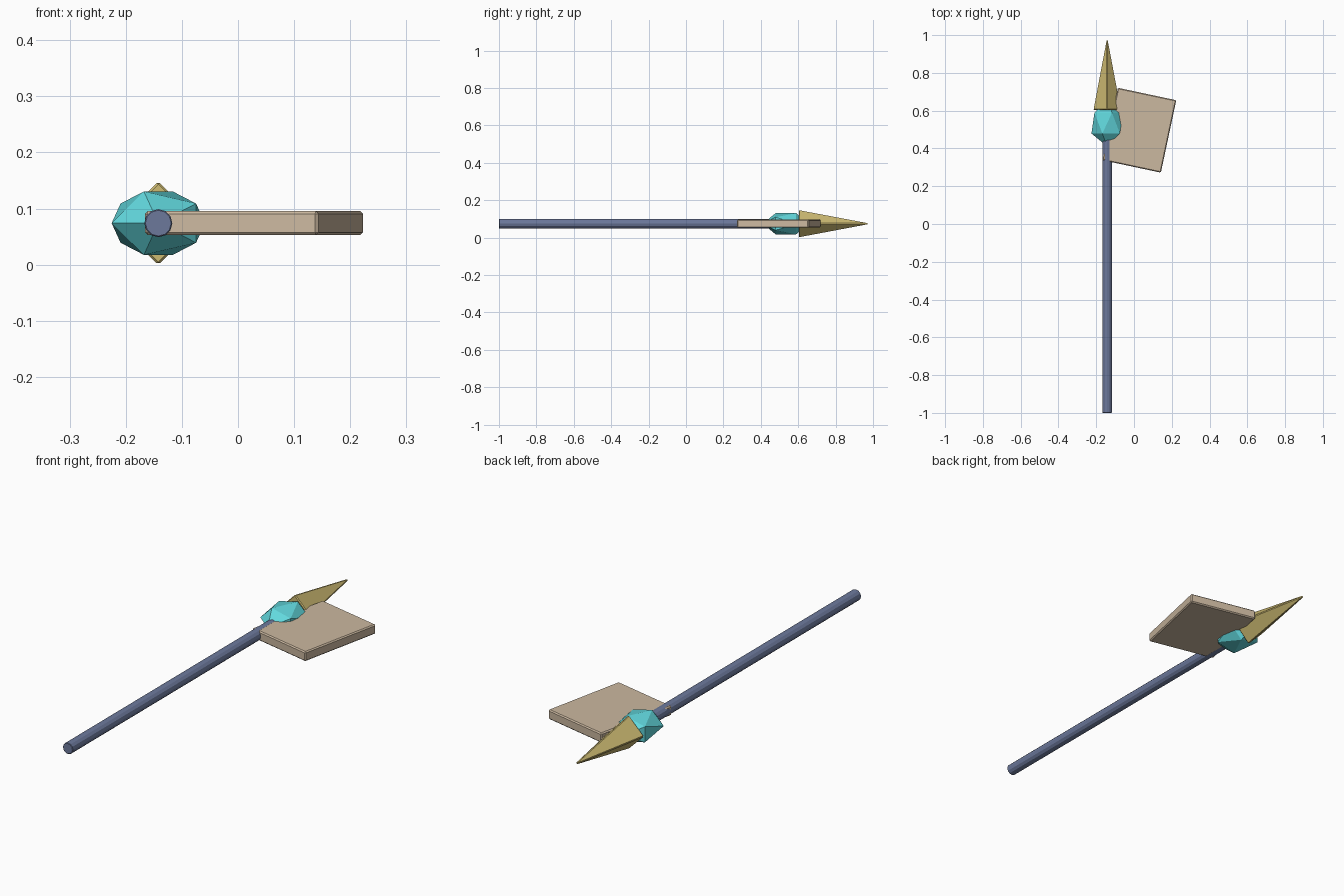
import bpy, math
from mathutils import Matrix, Vector

cube = bpy.data.objects.get("Cube")
if cube:
    bpy.data.objects.remove(cube, do_unlink=True)

AXIS_X, AXIS_Z = -0.142, 0.074
TO_Y = (-math.pi / 2, 0, 0)  # turns local +z towards +y


def material(name, rgb):
    m = bpy.data.materials.new(name)
    m.use_nodes = True
    m.diffuse_color = (*rgb, 1)
    m.node_tree.nodes["Principled BSDF"].inputs["Base Color"].default_value = (*rgb, 1)
    return m


def finish(name, mat, bevel=0.0, scale=None):
    ob = bpy.context.object
    ob.name = name
    if scale:
        ob.scale = scale
    ob.data.materials.append(mat)
    if bevel:
        b = ob.modifiers.new("edge_bevel", "BEVEL")
        b.width = bevel
        b.segments = 1
    return ob


steel = material("slate_blue", (0.15, 0.19, 0.33))
cyan = material("cyan_crystal", (0.12, 0.68, 0.72))
gold = material("dull_gold", (0.62, 0.50, 0.17))
cloth = material("beige_cloth", (0.60, 0.48, 0.35))

# Shaft
start, end = -1.0, 0.62
bpy.ops.mesh.primitive_cylinder_add(
    vertices=12, radius=0.025, depth=end - start,
    location=(AXIS_X, (start + end) / 2, AXIS_Z), rotation=TO_Y)
finish("shaft", steel, 0.002)

# Faceted crystal collar, an icosahedron with its poles along the shaft
bpy.ops.mesh.primitive_ico_sphere_add(subdivisions=1, radius=1)
crystal = finish("crystal_collar", cyan)
mesh = crystal.data
mesh.transform(Matrix.Rotation(-math.pi / 2, 4, "X"))
# spin so that a corner of the front ring points to -x
corner = next(v.co for v in mesh.vertices if -0.6 < v.co.y < -0.3)
mesh.transform(Matrix.Rotation(math.pi + math.atan2(corner.z, corner.x), 4, "Y"))
mesh.transform(Matrix.Diagonal(Vector((0.093, 0.123, 0.0665, 1))))
crystal.location = (AXIS_X, 0.534, AXIS_Z)

# Four-sided spear tip
bpy.ops.mesh.primitive_cone_add(
    vertices=4, radius1=0.075, radius2=0, depth=0.398,
    location=(AXIS_X, 0.803, AXIS_Z), rotation=TO_Y)
finish("spear_tip", gold, 0.004)

# Tilted flag panel
bpy.ops.mesh.primitive_cube_add(
    size=1, location=(0.0285, 0.4965, AXIS_Z),
    rotation=(0, 0, math.radians(-12)))
flag = finish("flag_panel", cloth, 0.005)
flag.data.transform(Matrix.Diagonal(Vector((0.316, 0.392, 0.043, 1))))
